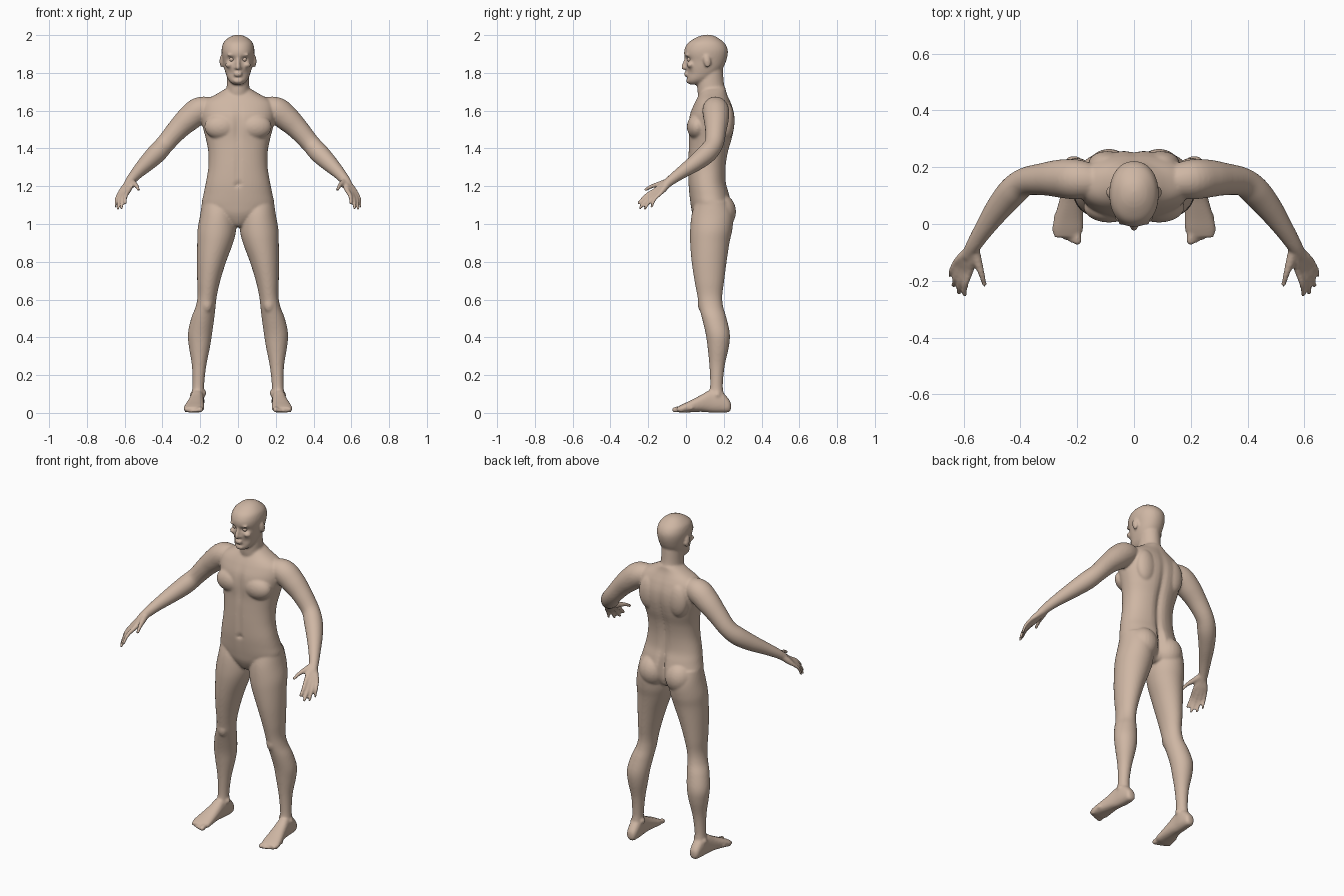
import bpy, bmesh, math
from mathutils import Vector, Matrix

bm = bmesh.new()
SEG = 48


def spline(rows, n=5):
    """Catmull-Rom resampling of rows of numbers."""
    out = []
    for i in range(len(rows) - 1):
        a, b, c, d = (rows[max(0, min(len(rows) - 1, i + k))] for k in (-1, 0, 1, 2))
        for s in range(n):
            t = s / n
            out.append([0.5 * (2 * q + (r - p) * t + (2 * p - 5 * q + 4 * r - u) * t * t
                               + (3 * q - p - 3 * r + u) * t ** 3)
                        for p, q, r, u in zip(a, b, c, d)])
    return out + [list(rows[-1])]


def skin(rings):
    """Closed skin over rings of points."""
    vs = [[bm.verts.new(p) for p in r] for r in rings]
    n = len(vs[0])
    for a, b in zip(vs, vs[1:]):
        for i in range(n):
            bm.faces.new((a[i], a[(i + 1) % n], b[(i + 1) % n], b[i]))
    bm.faces.new(vs[0])
    bm.faces.new(vs[-1])
    return [v for r in vs for v in r]


def stack(rows, side=1, power=2.2, along_y=False):
    """Rows: height, centre x, half width, front, back (axes swapped for along_y)."""
    rings = []
    for h, cx, w, f, b in spline(rows):
        ring = []
        for i in range(SEG):
            a = 2 * math.pi * i / SEG
            c, s = math.cos(a), math.sin(a)
            x = side * (cx + w * math.copysign(abs(c) ** (2 / power), c))
            d = (f + b) / 2 + (b - f) / 2 * math.copysign(abs(s) ** (2 / power), s)
            ring.append((x, h, d) if along_y else (x, d, h))
        rings.append(ring)
    return skin(rings)


def tube(rows, side=1, seg=20):
    """Rows: x, y, z, radius; ends are rounded off."""
    pts = spline(rows)
    ps = [Vector((side * p[0], p[1], p[2])) for p in pts]
    rs = [p[3] for p in pts]
    t0, t1 = (ps[0] - ps[1]).normalized(), (ps[-1] - ps[-2]).normalized()
    ps = [ps[0] + t0 * rs[0] * .8] + ps + [ps[-1] + t1 * rs[-1] * k for k in (.6, .95)]
    rs = [rs[0] * .5] + rs + [rs[-1] * .8, rs[-1] * .3]
    rings = []
    for i, (p, r) in enumerate(zip(ps, rs)):
        t = (ps[min(i + 1, len(ps) - 1)] - ps[max(i - 1, 0)]).normalized()
        u = t.cross(Vector((0, 1, 0.3))).normalized()
        v = t.cross(u)
        rings.append([p + r * (u * math.cos(2 * math.pi * k / seg) + v * math.sin(2 * math.pi * k / seg))
                      for k in range(seg)])
    skin(rings)


def blob(c, r, tilt=0):
    m = Matrix.Translation(c) @ Matrix.Rotation(tilt, 4, 'X') @ Matrix.Diagonal((*r, 1))
    bmesh.ops.create_uvsphere(bm, u_segments=24, v_segments=16, radius=1, matrix=m)


def push(verts, c, r, amount, back=False):
    """Soft dent (or bump) along y on the front or back half."""
    for v in verts:
        if (v.co.y > 0.12) == back:
            d = sum(((v.co[k] - c[i]) / r[i]) ** 2 for i, k in enumerate((0, 2)))
            v.co.y += amount * math.exp(-d)


# torso
torso = stack([
    (.985, 0, .03, .08, .19), (1.0, 0, .06, .06, .21), (1.05, 0, .15, .035, .235),
    (1.10, 0, .19, .025, .242), (1.16, 0, .182, .017, .230), (1.22, 0, .17, .012, .214),
    (1.30, 0, .157, .011, .213), (1.38, 0, .157, .013, .225), (1.45, 0, .17, .015, .245),
    (1.52, 0, .188, .012, .258), (1.58, 0, .198, .020, .257), (1.63, 0, .192, .040, .243),
    (1.66, 0, .165, .055, .230), (1.69, 0, .11, .072, .217), (1.72, 0, .06, .085, .21)])
push(torso, (0, 1.36), (.022, .22), -.016, True)      # spine groove
push(torso, (0, 1.52), (.014, .08), .010)             # breastbone
push(torso, (0, 1.30), (.012, .12), .005)             # belly line
push(torso, (0, 1.21), (.010, .010), .012)            # navel
push(torso, (0, 1.10), (.018, .09), -.03, True)

# neck
stack([(1.62, 0, .085, .09, .215), (1.67, 0, .075, .068, .217), (1.71, 0, .062, .060, .208),
       (1.75, 0, .059, .060, .200), (1.82, 0, .058, .07, .195)], power=2)

# head
head = stack([
    (1.738, 0, .022, .022, .07), (1.75, 0, .040, .008, .10), (1.77, 0, .055, .004, .14),
    (1.80, 0, .066, .004, .175), (1.83, 0, .074, .001, .198), (1.865, 0, .080, -.002, .213),
    (1.90, 0, .086, -.010, .221), (1.93, 0, .086, -.006, .219), (1.96, 0, .077, .012, .202),
    (1.985, 0, .052, .05, .17), (1.997, 0, .028, .08, .145), (2.002, 0, .006, .105, .12)], power=2.15)
for s in (1, -1):
    push(head, (s * .034, 1.872), (.020, .013), .014)   # eye sockets
    push(head, (s * .040, 1.80), (.016, .018), .006)    # hollow cheeks
push(head, (0, 1.775), (.03, .007), .007)               # under lip

# nose, lips and chin
tube([(0, .004, 1.887, .008), (0, -.006, 1.855, .010), (0, -.013, 1.829, .013)])
blob((0, -.002, 1.798), (.024, .010, .006))
blob((0, .000, 1.786), (.021, .010, .006))
blob((0, .013, 1.758), (.024, .013, .015))

leg = [(1.12, .105, .085, .05, .225), (1.05, .106, .094, .030, .250), (.97, .112, .102, .022, .245),
       (.90, .121, .095, .022, .230), (.80, .140, .077, .030, .215), (.70, .155, .061, .045, .202),
       (.62, .163, .051, .060, .192), (.56, .172, .053, .070, .197), (.50, .187, .061, .085, .215),
       (.42, .201, .064, .104, .232), (.35, .204, .056, .114, .227), (.25, .206, .038, .124, .205),
       (.15, .210, .031, .128, .195), (.09, .212, .033, .122, .200), (.04, .212, .030, .13, .20)]
foot = [(.238, .212, .014, .02, .05), (.225, .212, .028, .004, .075), (.18, .213, .035, .001, .12),
        (.13, .217, .036, .002, .122), (.08, .222, .042, .006, .095), (.02, .230, .051, .003, .064),
        (-.02, .234, .054, .001, .045), (-.048, .236, .044, .006, .030)]
arm = [(.13, .150, 1.615, .055), (.20, .157, 1.603, .070), (.26, .160, 1.558, .067),
       (.32, .158, 1.500, .057), (.385, .148, 1.425, .050), (.43, .112, 1.375, .052),
       (.48, .052, 1.325, .045), (.53, -.020, 1.275, .034), (.565, -.075, 1.235, .027),
       (.585, -.11, 1.205, .022)]
# finger knuckle, tip, radius
fingers = [((.578, -.165, 1.178), (.597, -.250, 1.110), .0105),
           ((.597, -.160, 1.165), (.617, -.243, 1.085), .0105),
           ((.613, -.150, 1.160), (.636, -.218, 1.080), .010),
           ((.628, -.135, 1.162), (.648, -.182, 1.092), .009)]

for s in (1, -1):
    # legs, kneecaps and ankles
    stack(leg, s, 2)
    blob((s * .165, .088, .575), (.030, .025, .045))
    blob((s * .180, .16, .105), (.012, .018, .018))
    blob((s * .242, .165, .095), (.012, .018, .018))
    # feet and toes
    stack(foot, s, 2.4, True)
    for k in range(5):
        r = .0155 if k == 0 else .0105 - .0006 * k
        x, y = .200 + (.004 if k else 0) + .0178 * k, -.059 + .0022 * k * k
        tube([(x, y + .055, .026, r), (x, y + .022, .021, r * .9), (x, y, r + .001, r)], s)
    # buttocks
    blob((s * .088, .180, 1.065), (.085, .085, .095))
    # chest muscles and shoulder blades
    blob((s * .088, .060, 1.515), (.090, .055, .068))
    blob((s * .095, .215, 1.545), (.065, .042, .10))
    # arms
    tube(arm, s, 32)
    # hands
    for knuckle, tip, r in fingers:
        k, t = Vector(knuckle), Vector(tip)
        w = Vector((.568, -.085, 1.228)).lerp(k, .1)
        mid = k.lerp(t, .5) + Vector((.006, -.006, .005))
        tube([(*w, .020), (*w.lerp(k, .6), .017), (*k, r * 1.25), (*mid, r), (*t, r * .8)], s)
    tube([(.565, -.085, 1.225, .02), (.550, -.135, 1.212, .016), (.536, -.180, 1.200, .011),
          (.527, -.213, 1.182, .009)], s)
    # ears, brows and cheekbones
    blob((s * .087, .112, 1.862), (.011, .019, .034), .2)
    blob((s * .032, .006, 1.895), (.028, .012, .007))
    blob((s * .046, .024, 1.842), (.022, .020, .016))
    blob((s * .012, .000, 1.826), (.008, .010, .008))

bmesh.ops.recalc_face_normals(bm, faces=bm.faces)
me = bpy.data.meshes.new("body")
bm.to_mesh(me)
bm.free()
body = bpy.data.objects.new("body", me)
bpy.context.collection.objects.link(body)

# fuse all parts into one skin and soften the joins
fuse = body.modifiers.new("fuse", 'REMESH')
fuse.mode = 'VOXEL'
fuse.voxel_size = 0.0065
fuse.use_smooth_shade = True
soft = body.modifiers.new("soften", 'SMOOTH')
soft.factor = 0.5
soft.iterations = 5

# skin colour
mat = bpy.data.materials.new("skin")
mat.diffuse_color = (.62, .47, .37, 1)
me.materials.append(mat)

# eyes
for s in (1, -1):
    bpy.ops.mesh.primitive_uv_sphere_add(segments=20, ring_count=12, radius=.013,
                                         location=(s * .033, .019, 1.872))
    eye = bpy.context.object
    eye.name = "eye"
    eye.data.materials.append(mat)
    bpy.ops.object.shade_smooth()
